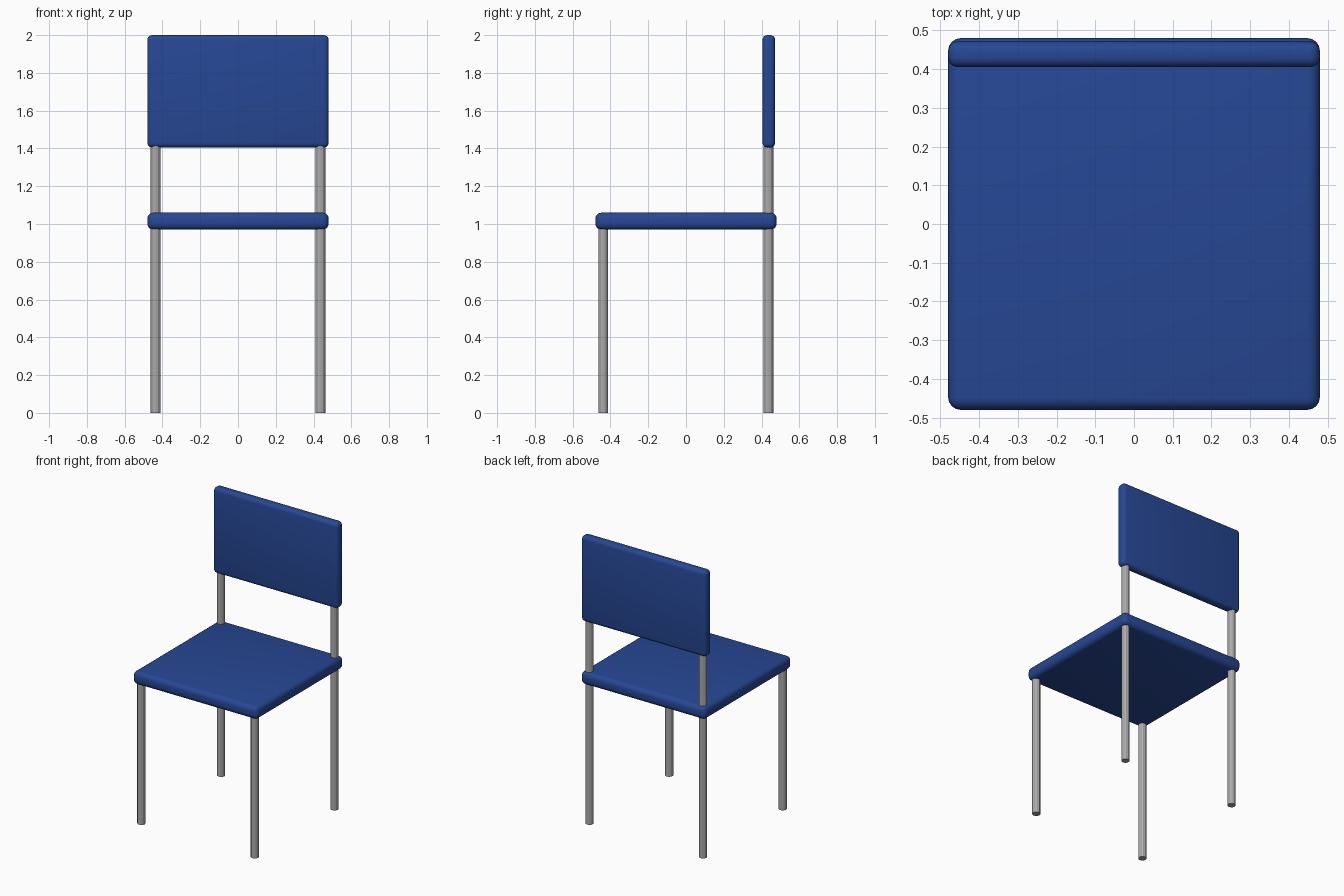
import bpy
import math

cube = bpy.data.objects.get("Cube")
if cube:
    bpy.data.objects.remove(cube, do_unlink=True)


def make_material(name, rgb, metallic=0.0):
    mat = bpy.data.materials.new(name)
    mat.use_nodes = True
    mat.diffuse_color = (*rgb, 1)
    bsdf = mat.node_tree.nodes["Principled BSDF"]
    bsdf.inputs["Base Color"].default_value = (*rgb, 1)
    bsdf.inputs["Roughness"].default_value = 0.5
    return mat


BLUE = make_material("blue_padding", (0.020, 0.064, 0.300))
STEEL = make_material("grey_steel", (0.40, 0.40, 0.40))


def padded_panel(name, low, high, radius):
    """Box between two corners with rounded edges and soft shading."""
    centre = [(a + b) / 2 for a, b in zip(low, high)]
    bpy.ops.mesh.primitive_cube_add(size=1, location=centre)
    panel = bpy.context.object
    panel.name = name
    panel.scale = [b - a for a, b in zip(low, high)]
    bpy.ops.object.transform_apply(location=False, rotation=False, scale=True)
    bevel = panel.modifiers.new("rounded_edges", "BEVEL")
    bevel.width = radius
    bevel.segments = 4
    bpy.ops.object.modifier_apply(modifier=bevel.name)
    bpy.ops.object.shade_smooth()
    panel.data.materials.append(BLUE)


def tube(name, x, y, top):
    """Faceted round leg standing on the floor."""
    bpy.ops.mesh.primitive_cylinder_add(
        vertices=12, radius=0.026, depth=top, location=(x, y, top / 2))
    leg = bpy.context.object
    leg.name = name
    leg.data.materials.append(STEEL)


# Seat and backrest
padded_panel("seat", (-0.48, -0.48, 0.97), (0.48, 0.48, 1.06), 0.032)
padded_panel("backrest", (-0.48, 0.405, 1.405), (0.48, 0.472, 2.0), 0.025)

# Front legs end in the seat; back legs run up into the backrest
for side, x in (("left", 0.436), ("right", -0.436)):
    tube(f"front_leg_{side}", x, -0.438, 1.0)
    tube(f"back_leg_{side}", x, 0.436, 1.45)
